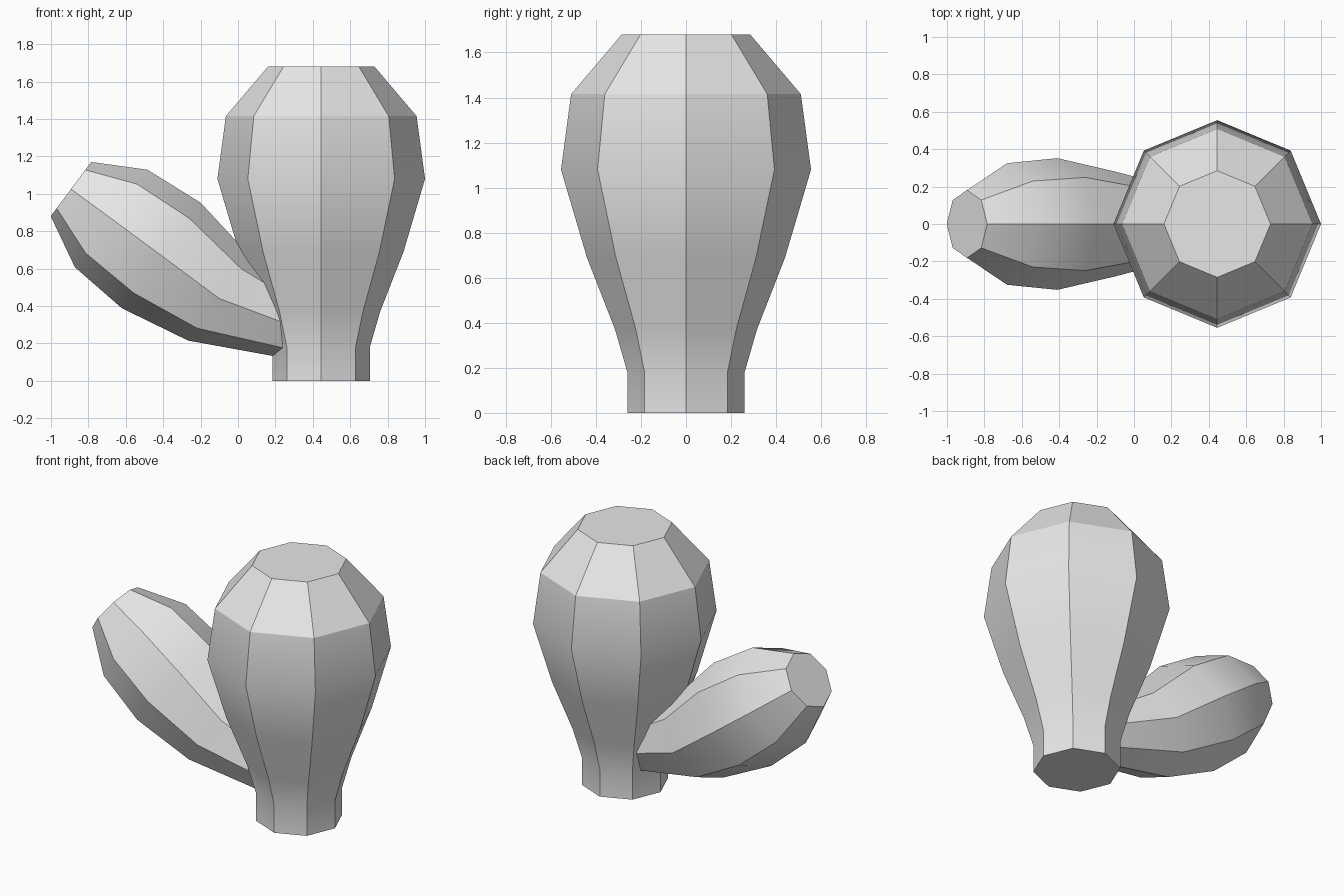
import bpy, bmesh, math
from mathutils import Vector

cube = bpy.data.objects.get("Cube")
if cube:
    bpy.data.objects.remove(cube, do_unlink=True)

grey = bpy.data.materials.new("plain grey")
grey.use_nodes = True
colour = (0.8, 0.8, 0.8, 1)
grey.diffuse_color = colour
grey.node_tree.nodes["Principled BSDF"].inputs["Base Color"].default_value = colour

SIDES = 8


def loft(name, rings):
    """Skin octagonal rings (x, z, radius, tilt); tilt leans a ring about y."""
    bm = bmesh.new()
    loops = []
    for x, z, radius, tilt in rings:
        centre = Vector((x, 0, z))
        across = Vector((math.cos(tilt), 0, math.sin(tilt)))
        depth = Vector((0, 1, 0))
        loop = []
        for i in range(SIDES):
            a = math.tau * i / SIDES
            loop.append(bm.verts.new(centre + radius * (across * math.cos(a) + depth * math.sin(a))))
        loops.append(loop)
    for low, high in zip(loops, loops[1:]):
        for i in range(SIDES):
            j = (i + 1) % SIDES
            bm.faces.new((low[i], low[j], high[j], high[i]))
    bm.faces.new(loops[0][::-1])
    bm.faces.new(loops[-1])
    bmesh.ops.recalc_face_normals(bm, faces=bm.faces)
    mesh = bpy.data.meshes.new(name)
    bm.to_mesh(mesh)
    bm.free()
    mesh.materials.append(grey)
    obj = bpy.data.objects.new(name, mesh)
    bpy.context.collection.objects.link(obj)
    bpy.ops.object.select_all(action='DESELECT')
    obj.select_set(True)
    bpy.context.view_layer.objects.active = obj
    bpy.ops.object.shade_smooth_by_angle(angle=math.radians(30))
    return obj


# Upright trunk: narrow stem swelling to a blunt top
profile = [(0, .26), (.18, .26), (.37, .315), (.69, .44),
           (1.08, .555), (1.415, .51), (1.68, .285)]
loft("trunk", [(.445, z, r, 0) for z, r in profile])

# Side branch: grows out of the stem, then bends upward
lean = math.radians(53.3)
loft("branch", [
    (.30, .29, .175, math.radians(78)),
    (-.10, .44, .28, lean),
    (-.41, .67, .352, lean),
    (-.678, .868, .325, lean),
    (-.893, 1.025, .181, lean),
])
